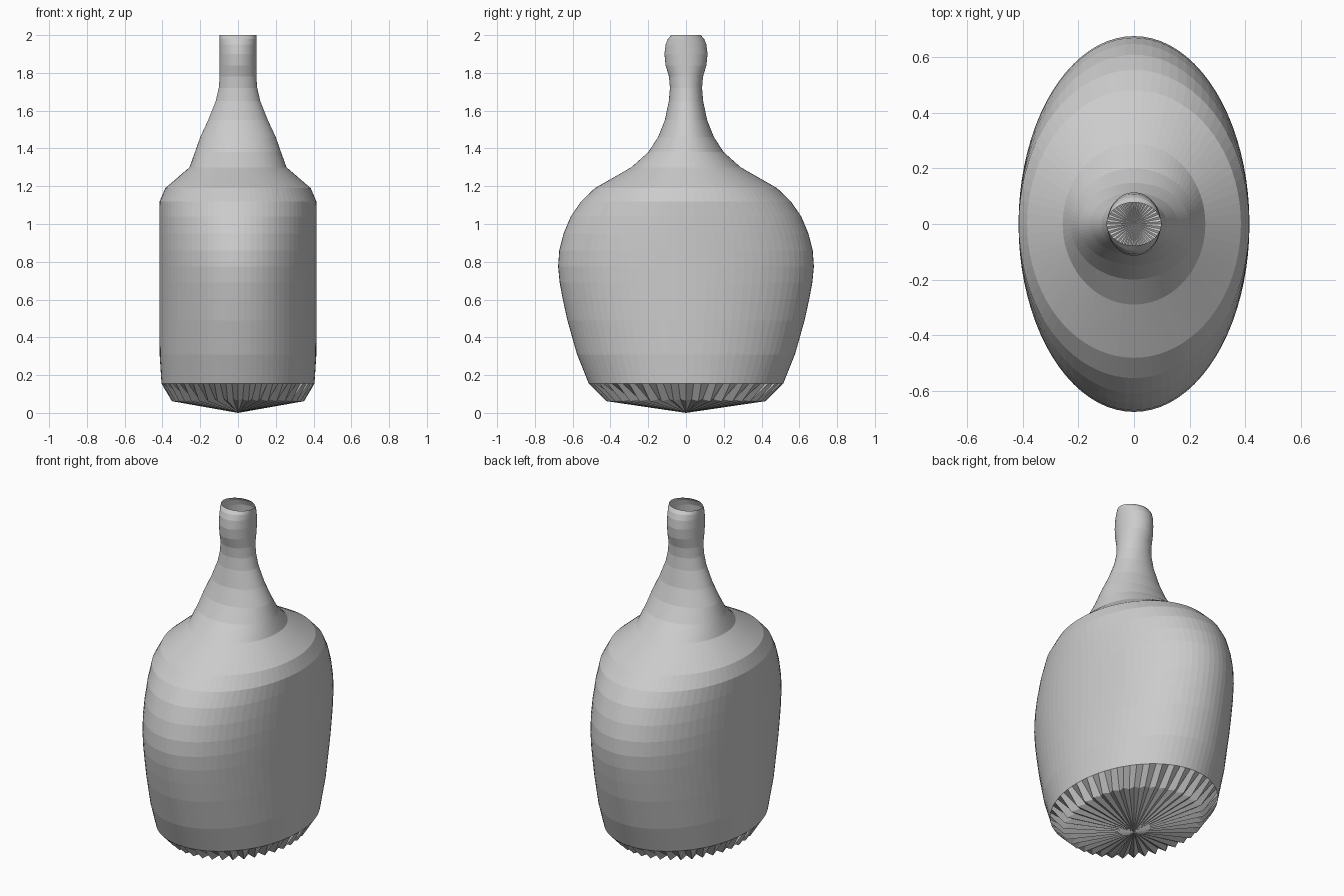
import bpy, bmesh
from math import cos, sin, pi

SEG = 80

# Oval cross-sections from base to mouth: (height, half width x, half depth y)
SECTIONS = [
    (0.155, 0.405, 0.515), (0.31, 0.415, 0.577), (0.49, 0.416, 0.628),
    (0.60, 0.416, 0.652), (0.69, 0.416, 0.669), (0.775, 0.416, 0.677),
    (0.86, 0.416, 0.671), (0.95, 0.416, 0.648), (1.04, 0.416, 0.61),
    (1.12, 0.415, 0.555), (1.19, 0.385, 0.482), (1.30, 0.257, 0.29),
    (1.38, 0.228, 0.20), (1.46, 0.20, 0.148), (1.55, 0.158, 0.112),
    (1.65, 0.118, 0.091), (1.72, 0.102, 0.085), (1.78, 0.097, 0.09),
    (1.84, 0.097, 0.108), (1.90, 0.097, 0.114), (1.95, 0.097, 0.108),
    (1.98, 0.097, 0.096), (2.00, 0.097, 0.078),
]


def ring(bm, z, rx, ry, flute=0.0):
    """Oval ring of vertices; flute pulls every other vertex inward and up."""
    verts = []
    for i in range(SEG):
        a = 2 * pi * i / SEG
        odd = i % 2
        k = 1 - flute * odd
        verts.append(bm.verts.new((rx * k * cos(a), ry * k * sin(a), z + 0.1 * flute * odd)))
    return verts


bm = bmesh.new()

# Fluted foot, then the body, shoulder and neck
rings = [ring(bm, 0.062, 0.35, 0.42, 0.10)]
rings += [ring(bm, *s) for s in SECTIONS]
for low, high in zip(rings, rings[1:]):
    for i in range(SEG):
        j = (i + 1) % SEG
        bm.faces.new((low[i], low[j], high[j], high[i]))

# Shallow pointed underside; the mouth stays open
tip = bm.verts.new((0, 0, 0))
for i in range(SEG):
    bm.faces.new((tip, rings[0][(i + 1) % SEG], rings[0][i]))

mesh = bpy.data.meshes.new("bottle")
bm.to_mesh(mesh)
bm.free()
bottle = bpy.data.objects.new("bottle", mesh)
bpy.context.collection.objects.link(bottle)
